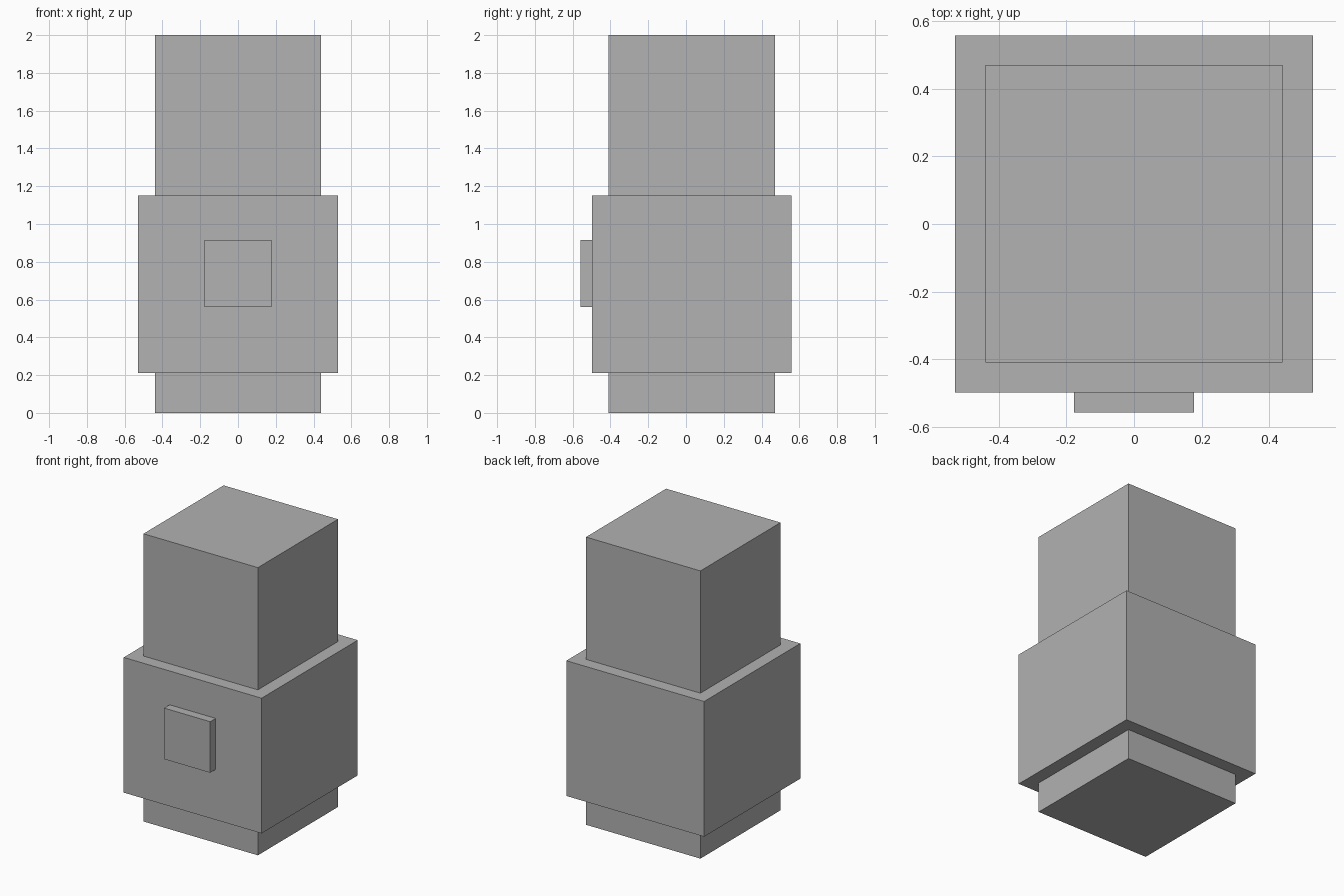
import bpy

if "Cube" in bpy.data.objects:
    bpy.data.objects.remove(bpy.data.objects["Cube"])

grey = bpy.data.materials.new("plain_grey")
grey.diffuse_color = (0.445, 0.445, 0.445, 1.0)
grey.use_nodes = True
grey.node_tree.nodes["Principled BSDF"].inputs["Base Color"].default_value = grey.diffuse_color


def box(name, x, y, z):
    """Axis-aligned box from (min, max) ranges."""
    bpy.ops.mesh.primitive_cube_add(size=1)
    ob = bpy.context.object
    ob.name = name
    for v in ob.data.vertices:
        v.co = [lo + (c + 0.5) * (hi - lo) for c, (lo, hi) in zip(v.co, (x, y, z))]
    ob.data.materials.append(grey)
    return ob


# Square post running the full height
box("post", (-0.44, 0.44), (-0.41, 0.47), (0.0, 2.0))
# Wider block wrapped around the post
box("sleeve", (-0.53, 0.53), (-0.498, 0.558), (0.21, 1.15))
# Small raised square on the front of the sleeve
box("front_plate", (-0.177, 0.177), (-0.558, -0.49), (0.56, 0.915))
